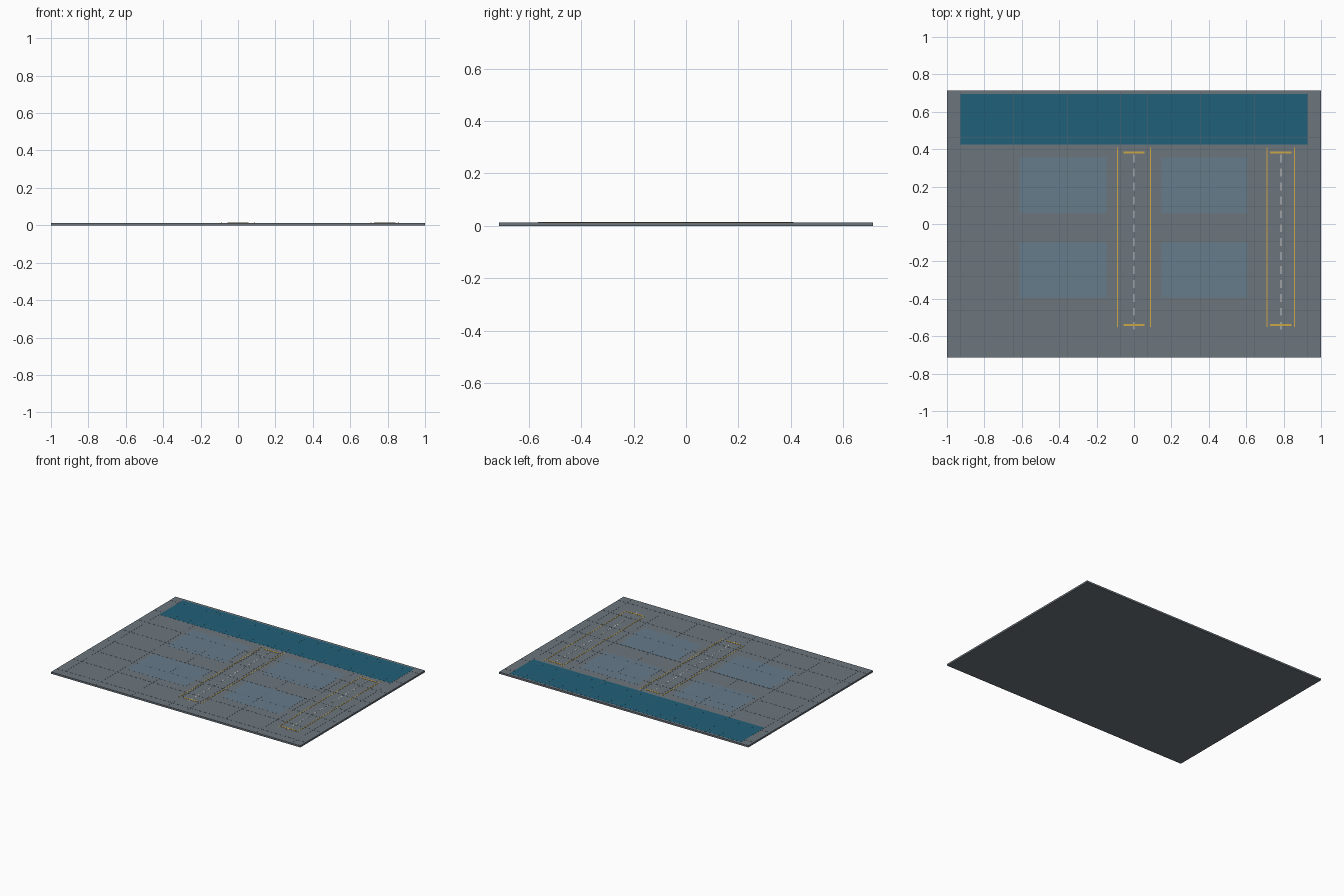
import bpy, bmesh
from mathutils import Matrix, Vector

if "Cube" in bpy.data.objects:
    bpy.data.objects.remove(bpy.data.objects["Cube"])

TOP = 0.0128


def material(name, rgb):
    m = bpy.data.materials.new(name)
    m.diffuse_color = (*rgb, 1)
    m.use_nodes = True
    m.node_tree.nodes["Principled BSDF"].inputs["Base Color"].default_value = m.diffuse_color
    return m


CONCRETE = material("concrete", (0.15, 0.18, 0.205))
SEAM = material("seam", (0.10, 0.125, 0.145))
BLUE = material("deep_blue", (0.014, 0.115, 0.19))
PAD = material("pale_blue", (0.13, 0.20, 0.26))
YELLOW = material("yellow_paint", (0.60, 0.39, 0.06))
WHITE = material("white_paint", (0.60, 0.62, 0.62))


def boxes(name, mat, rects, z0, z1):
    """One object made of boxes; each rect is (x0, x1, y0, y1)."""
    bm = bmesh.new()
    for x0, x1, y0, y1 in rects:
        centre = Vector(((x0 + x1) / 2, (y0 + y1) / 2, (z0 + z1) / 2))
        size = Matrix.Diagonal((x1 - x0, y1 - y0, z1 - z0, 1))
        bmesh.ops.create_cube(bm, size=1, matrix=Matrix.Translation(centre) @ size)
    mesh = bpy.data.meshes.new(name)
    bm.to_mesh(mesh)
    bm.free()
    mesh.materials.append(mat)
    ob = bpy.data.objects.new(name, mesh)
    bpy.context.collection.objects.link(ob)
    return ob


# Floor slab
boxes("floor_slab", CONCRETE, [(-1, 1, -0.714, 0.714)], 0, TOP)

# Expansion joints across the slab
w = 0.0008
joints_x = [s * k / 14 for k in (1, 5, 9, 13) for s in (-1, 1)]
joints_y = [s * k / 14 for k in (1.3, 3.9, 6.5, 9.1) for s in (-1, 1)]
boxes("joints_lengthwise", SEAM,
      [(x - w, x + w, -0.71, 0.71) for x in joints_x], TOP - 0.001, TOP + 0.0006)
boxes("joints_crosswise", SEAM,
      [(-0.996, 0.996, y - w, y + w) for y in joints_y], TOP - 0.001, TOP + 0.0006)

# Wide blue zone along the back
boxes("back_zone", BLUE, [(-0.928, 0.928, 0.425, 0.695)], TOP - 0.001, TOP + 0.0005)

# Four pale storage pads
boxes("storage_pads", PAD,
      [(x0, x1, y0, y0 + 0.297)
       for x0, x1 in ((-0.611, -0.146), (0.146, 0.605))
       for y0 in (0.058, -0.392)], TOP - 0.001, TOP + 0.0004)

# Painted lanes: edge lines, end bars and dashed centre line
for name, cx, half, bar in (("main_lane", 0, 0.088, 0.057), ("side_lane", 0.785, 0.073, 0.057)):
    boxes(name + "_edges", YELLOW,
          [(cx + s * half - 0.0025, cx + s * half + 0.0025, -0.55, 0.41) for s in (-1, 1)],
          TOP - 0.001, TOP + 0.0012)
    boxes(name + "_end_bars", YELLOW,
          [(cx - bar, cx + bar, y - 0.005, y + 0.005) for y in (0.382, -0.54)],
          TOP - 0.001, TOP + 0.0014)
    boxes(name + "_centre_dashes", WHITE,
          [(cx - 0.003, cx + 0.003, y, y + 0.042)
           for y in (-0.565 + i * 0.0745 for i in range(13))],
          TOP - 0.001, TOP + 0.001)
